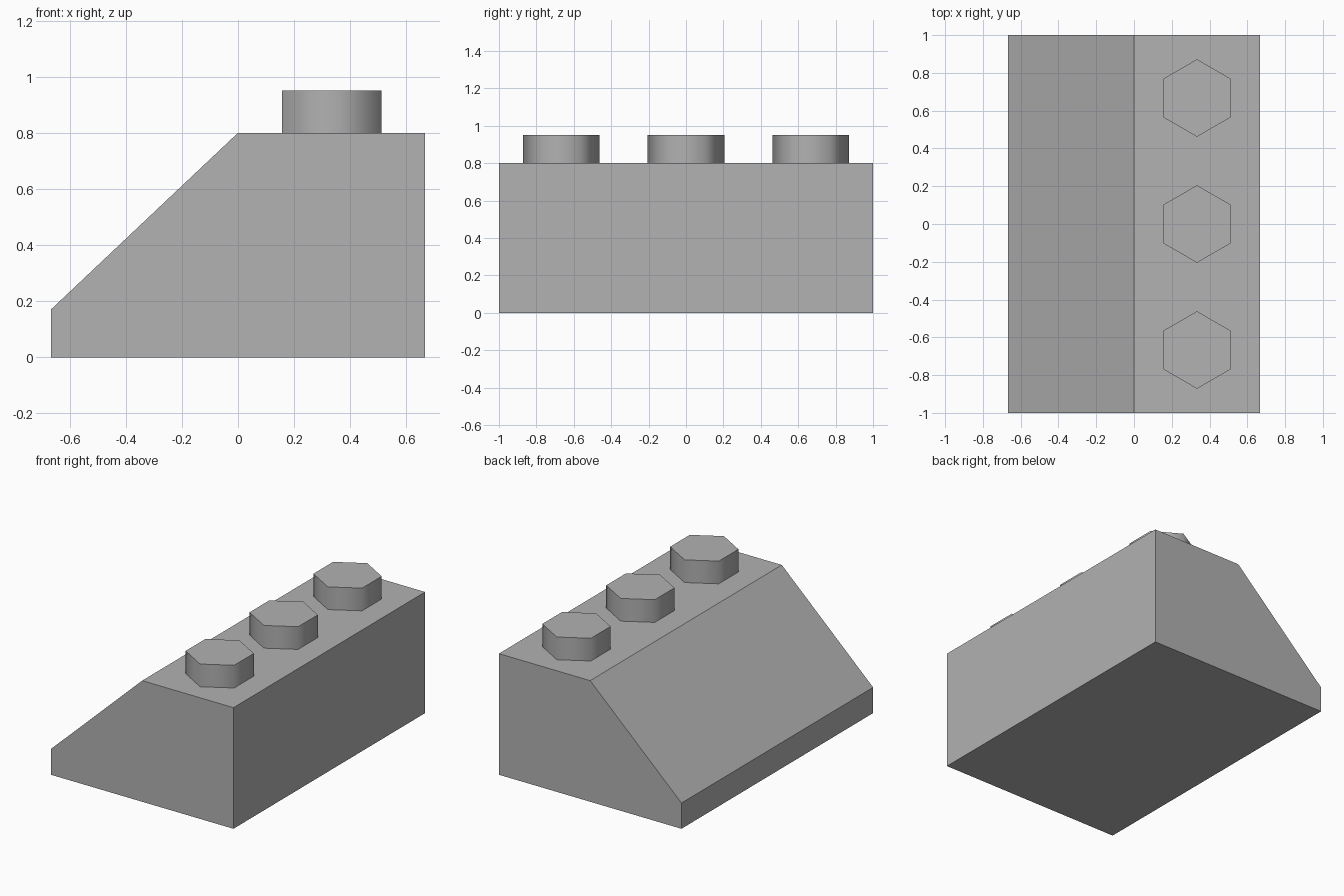
import bpy
import bmesh
import math
from mathutils import Matrix

cube = bpy.data.objects.get("Cube")
if cube:
    bpy.data.objects.remove(cube, do_unlink=True)

# Single grey plastic
GREY = (0.445, 0.445, 0.445, 1.0)
plastic = bpy.data.materials.new("grey plastic")
plastic.use_nodes = True
plastic.diffuse_color = GREY
plastic.node_tree.nodes["Principled BSDF"].inputs["Base Color"].default_value = GREY


def finish(name, bm):
    """Turn a bmesh into a linked object with the plastic material."""
    bmesh.ops.recalc_face_normals(bm, faces=bm.faces)
    mesh = bpy.data.meshes.new(name)
    bm.to_mesh(mesh)
    bm.free()
    mesh.materials.append(plastic)
    obj = bpy.data.objects.new(name, mesh)
    bpy.context.collection.objects.link(obj)
    return obj


# Sloped body: side profile extruded along y
HALF_X, HALF_Y, TOP, LIP = 0.667, 1.0, 0.8, 0.17
profile = [(-HALF_X, 0), (HALF_X, 0), (HALF_X, TOP), (0, TOP), (-HALF_X, LIP)]
bm = bmesh.new()
face = bm.faces.new([bm.verts.new((x, -HALF_Y, z)) for x, z in profile])
ext = bmesh.ops.extrude_face_region(bm, geom=[face])
moved = [v for v in ext["geom"] if isinstance(v, bmesh.types.BMVert)]
bmesh.ops.translate(bm, verts=moved, vec=(0, 2 * HALF_Y, 0))
finish("sloped_body", bm)

# Row of six-sided studs with smooth walls and flat caps
STUD_R, STUD_H = 0.205, 0.15
for label, y in (("front", -0.667), ("middle", 0), ("back", 0.667)):
    bm = bmesh.new()
    bmesh.ops.create_cone(bm, cap_ends=True, segments=6, radius1=STUD_R,
                          radius2=STUD_R, depth=STUD_H)
    # Point one corner along y
    corner = max(bm.verts, key=lambda v: v.co.y)
    turn = math.pi / 2 - math.atan2(corner.co.y, corner.co.x)
    bmesh.ops.rotate(bm, verts=bm.verts, matrix=Matrix.Rotation(turn, 3, "Z"))
    stud = finish(label + "_stud", bm)
    stud.location = (HALF_X / 2, y, TOP + STUD_H / 2)
    bpy.ops.object.select_all(action="DESELECT")
    stud.select_set(True)
    bpy.context.view_layer.objects.active = stud
    bpy.ops.object.shade_smooth_by_angle(angle=math.radians(70))
